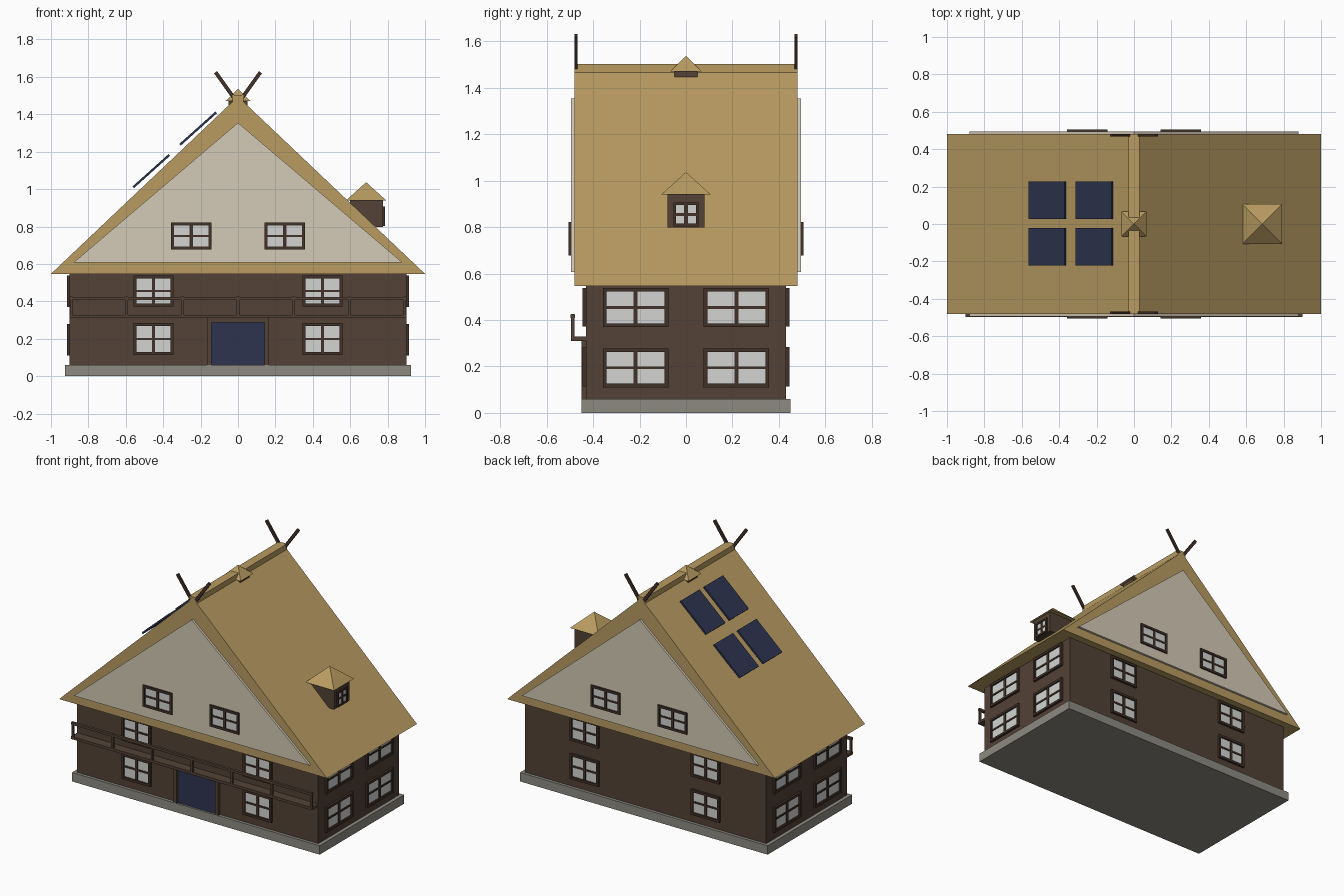
import bpy, bmesh, math
from mathutils import Matrix, Vector

if "Cube" in bpy.data.objects:
    bpy.data.objects.remove(bpy.data.objects["Cube"])


def material(name, hex_rgb):
    m = bpy.data.materials.new(name)
    lin = [((c / 255 + 0.055) / 1.055) ** 2.4 for c in hex_rgb]
    m.diffuse_color = (*lin, 1)
    m.use_nodes = True
    m.node_tree.nodes["Principled BSDF"].inputs["Base Color"].default_value = m.diffuse_color
    return m


THATCH = material("thatch", (184, 155, 97))
WOOD = material("brown wood", (83, 66, 54))
DARK = material("dark wood", (64, 49, 40))
PLASTER = material("cream plaster", (212, 202, 182))
STONE = material("grey stone", (141, 138, 129))
GLASS = material("pale glass", (211, 213, 210))
NAVY = material("navy blue", (45, 51, 80))


def finish(name, bm, mat):
    bmesh.ops.recalc_face_normals(bm, faces=bm.faces)
    me = bpy.data.meshes.new(name)
    bm.to_mesh(me)
    bm.free()
    me.materials.append(mat)
    ob = bpy.data.objects.new(name, me)
    bpy.context.collection.objects.link(ob)
    return ob


def add_box(bm, x0, x1, y0, y1, z0, z1, m=Matrix()):
    t = Matrix.Translation(((x0 + x1) / 2, (y0 + y1) / 2, (z0 + z1) / 2))
    s = Matrix.Diagonal((x1 - x0, y1 - y0, z1 - z0, 1))
    bmesh.ops.create_cube(bm, size=1, matrix=m @ t @ s)


def box(name, mat, *dims):
    bm = bmesh.new()
    add_box(bm, *dims)
    return finish(name, bm, mat)


def prism(name, mat, profile, y0, y1):
    """Extrude an x-z outline along y."""
    bm = bmesh.new()
    f = bm.faces.new([bm.verts.new((x, y0, z)) for x, z in profile])
    r = bmesh.ops.extrude_face_region(bm, geom=[f])
    verts = [v for v in r["geom"] if isinstance(v, bmesh.types.BMVert)]
    bmesh.ops.translate(bm, verts=verts, vec=(0, y1 - y0, 0))
    return finish(name, bm, mat)


def pyramid(name, mat, x, half, z0, z1):
    bm = bmesh.new()
    base = [bm.verts.new((x + a * half, b * half, z0))
            for a, b in ((-1, -1), (1, -1), (1, 1), (-1, 1))]
    tip = bm.verts.new((x, 0, z1))
    bm.faces.new(base)
    for i in range(4):
        bm.faces.new((base[i], base[(i + 1) % 4], tip))
    return finish(name, bm, mat)


def window(name, turn, u, z, wall, w, h, depth=0.015, t=0.016):
    """Framed four-pane window; u runs along the wall, turn rotates it about z."""
    m = Matrix.Rotation(turn, 4, "Z") @ Matrix.Translation((u, -wall, z))
    a, b = w / 2, h / 2
    bm = bmesh.new()
    for s in (-1, 1):
        x, y = sorted((s * a, s * (a - t))), sorted((s * b, s * (b - t)))
        add_box(bm, *x, -depth, 0.01, -b, b, m)
        add_box(bm, -a + t, a - t, -depth, 0.01, *y, m)
    add_box(bm, -0.009, 0.009, -depth * 0.7, 0.01, -b + t, b - t, m)
    add_box(bm, -a + t, a - t, -depth * 0.65, 0.01, -0.006, 0.006, m)
    finish(name + "_frame", bm, DARK)
    bm = bmesh.new()
    add_box(bm, -a + t, a - t, -depth * 0.3, 0.005, -b + t, b - t, m)
    finish(name + "_glass", bm, GLASS)


# Base and walls
box("foundation", STONE, -0.925, 0.925, -0.45, 0.45, 0, 0.06)
box("walls", WOOD, -0.9, 0.9, -0.43, 0.43, 0.06, 0.55)

# Thatched roof with ridge cap and plaster gables
prism("roof", THATCH, [(-1, 0.547), (1, 0.547), (0, 1.495)], -0.48, 0.48)
box("ridge_cap", THATCH, -0.03, 0.03, -0.48, 0.48, 1.44, 1.503)
for side, s in (("front", -1), ("back", 1)):
    prism(side + "_gable", PLASTER, [(-0.88, 0.607), (0.88, 0.607), (0, 1.355)],
          s * 0.47, s * 0.495)

# Windows on the front, back and sides
for side, turn in (("front", 0), ("back", math.pi)):
    for s in (-1, 1):
        for z, h in ((0.199, 0.17), (0.455, 0.165)):
            window(side + "_window", turn, s * 0.452, z, 0.43, 0.212, h)
        window(side + "_gable_window", turn, s * 0.25, 0.75, 0.495, 0.218, 0.145, 0.01)
for side, turn in (("right", math.pi / 2), ("left", -math.pi / 2)):
    for s in (-1, 1):
        for z in (0.194, 0.454):
            window(side + "_window", turn, s * 0.217, z, 0.9, 0.282, 0.168)

# Door and its surround
box("door", NAVY, -0.145, 0.145, -0.437, -0.42, 0.06, 0.29)
bm = bmesh.new()
for s in (-1, 1):
    add_box(bm, *sorted((s * 0.143, s * 0.167)), -0.45, -0.42, 0.06, 0.31)
add_box(bm, -0.143, 0.143, -0.45, -0.42, 0.287, 0.31)
finish("door_surround", bm, WOOD)

# Balcony
box("balcony_floor", WOOD, -0.9, 0.9, -0.495, -0.42, 0.31, 0.328)
bm = bmesh.new()
for i in range(-3, 4):
    x = i * 0.297
    add_box(bm, x - 0.007, x + 0.007, -0.495, -0.481, 0.328, 0.425)
add_box(bm, -0.9, 0.9, -0.497, -0.479, 0.408, 0.424)
finish("balcony_railing", bm, WOOD)

# Dormer on the right slope
box("dormer_body", WOOD, 0.6, 0.775, -0.08, 0.08, 0.798, 0.945)
pyramid("dormer_roof", THATCH, 0.685, 0.107, 0.94, 1.037)
window("dormer_window", math.pi / 2, 0, 0.855, 0.775, 0.108, 0.104, 0.01, 0.012)

# Ridge vent
box("vent_body", WOOD, -0.05, 0.05, -0.05, 0.05, 1.44, 1.475)
pyramid("vent_roof", THATCH, 0, 0.068, 1.47, 1.537)

# Solar panels floating just above the left slope
bm = bmesh.new()
for x0, z0, x1, z1 in ((-0.56, 1.01, -0.367, 1.183), (-0.31, 1.237, -0.117, 1.41)):
    d = Vector((x1 - x0, 0, z1 - z0))
    tilt = Matrix.Translation(((x0 + x1) / 2, 0, (z0 + z1) / 2)) \
        @ Matrix.Rotation(-math.atan2(d.z, d.x), 4, "Y")
    for y in (-0.122, 0.128):
        add_box(bm, -d.length / 2, d.length / 2, y - 0.1, y + 0.1, -0.006, 0.006, tilt)
finish("solar_panels", bm, NAVY)

# Crossed gable horns at both ends of the ridge
bm = bmesh.new()
for y in (-0.474, 0.474):
    for s in (-1, 1):
        a, b = Vector((s * 0.018, y, 1.482)), Vector((s * 0.12, y, 1.625))
        d = b - a
        m = Matrix.Translation((a + b) / 2) @ Matrix.Rotation(math.atan2(d.x, d.z), 4, "Y")
        add_box(bm, -0.01, 0.01, -0.006, 0.006, -d.length / 2, d.length / 2, m)
finish("gable_horns", bm, DARK)
